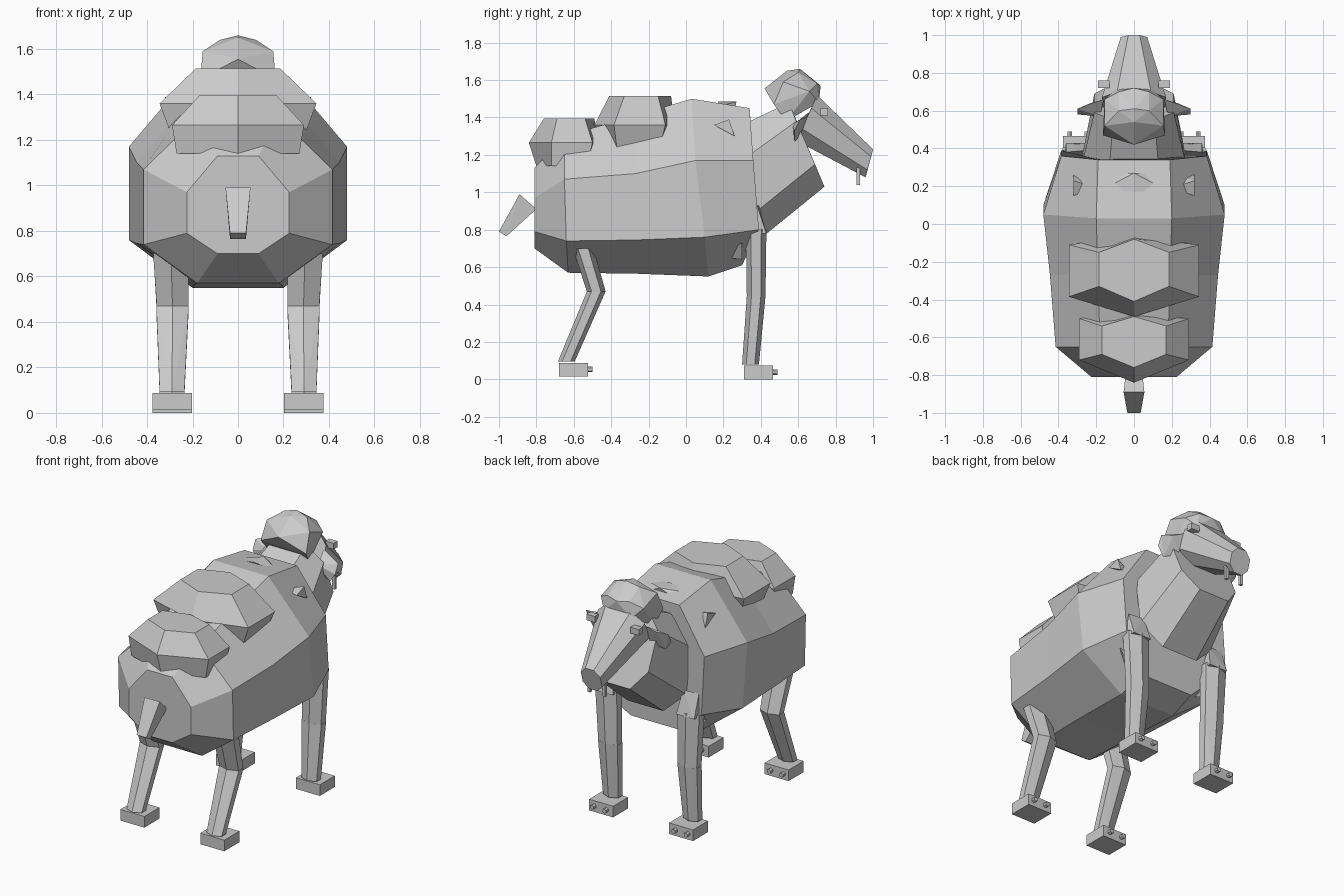
import bpy, bmesh
from math import cos, sin, pi
from mathutils import Vector

if "Cube" in bpy.data.objects:
    bpy.data.objects.remove(bpy.data.objects["Cube"])

clay = bpy.data.materials.new("light grey")
clay.use_nodes = True
clay.diffuse_color = (0.6, 0.6, 0.6, 1)
clay.node_tree.nodes["Principled BSDF"].inputs["Base Color"].default_value = (0.6, 0.6, 0.6, 1)


def finish(name, bm):
    bmesh.ops.recalc_face_normals(bm, faces=bm.faces)
    mesh = bpy.data.meshes.new(name)
    bm.to_mesh(mesh)
    bm.free()
    mesh.materials.append(clay)
    ob = bpy.data.objects.new(name, mesh)
    bpy.context.collection.objects.link(ob)
    return ob


def loft(name, rings):
    """Skin rings of points and cap both ends."""
    bm = bmesh.new()
    loops = [[bm.verts.new(p) for p in ring] for ring in rings]
    n = len(loops[0])
    for a, b in zip(loops, loops[1:]):
        for i in range(n):
            j = (i + 1) % n
            bm.faces.new((a[i], a[j], b[j], b[i]))
    bm.faces.new(loops[0])
    bm.faces.new(loops[-1])
    return finish(name, bm)


def hull(name, half):
    """Convex solid from points, mirrored across x = 0."""
    bm = bmesh.new()
    for x, y, z in half:
        for s in ((1, -1) if x else (1,)):
            bm.verts.new((s * x, y, z))
    return solid(name, bm)


def solid(name, bm):
    bmesh.ops.convex_hull(bm, input=bm.verts)
    bmesh.ops.dissolve_limit(bm, angle_limit=0.03, verts=bm.verts, edges=bm.edges)
    return finish(name, bm)


def pair(name, points):
    """Convex solid on each side of the body."""
    for side, s in (("left", 1), ("right", -1)):
        bm = bmesh.new()
        for x, y, z in points:
            bm.verts.new((s * x, y, z))
        solid(side + "_" + name, bm)


def box_points(a, b):
    return [(x, y, z) for x in (a[0], b[0]) for y in (a[1], b[1]) for z in (a[2], b[2])]


def tube_points(a, b, ra, rb, sides=6):
    """Two flattened hexagons, each radius given as (across x, along y)."""
    return [(c[0] + r[0] * sin(2 * pi * i / sides), c[1] + r[1] * cos(2 * pi * i / sides), c[2])
            for c, r in ((a, ra), (b, rb)) for i in range(sides)]


def octagon(xt, xs, top, upper, lower, bottom):
    """Eight-sided section from four (y, z) levels."""
    half = [(xt, *top), (xs, *upper), (xs, *lower), (xt, *bottom)]
    return half + [(-x, y, z) for x, y, z in reversed(half)]


# Barrel body, rump to shoulders
loft("body", [
    octagon(0.09, 0.225, (-0.81, 1.13), (-0.81, 0.97), (-0.81, 0.79), (-0.81, 0.70)),
    octagon(0.18, 0.415, (-0.65, 1.30), (-0.65, 1.07), (-0.64, 0.74), (-0.63, 0.57)),
    octagon(0.19, 0.445, (-0.27, 1.41), (-0.27, 1.10), (-0.27, 0.745), (-0.27, 0.565)),
    octagon(0.20, 0.48, (0.03, 1.50), (0.05, 1.17), (0.10, 0.76), (0.12, 0.55)),
    octagon(0.19, 0.385, (0.34, 1.45), (0.36, 1.17), (0.39, 0.80), (0.30, 0.61)),
])

# Neck leaning up and forward
loft("neck", [
    octagon(0.13, 0.27, (0.30, 1.36), (0.34, 1.20), (0.38, 0.90), (0.42, 0.77)),
    octagon(0.11, 0.21, (0.55, 1.48), (0.59, 1.38), (0.69, 1.15), (0.74, 1.03)),
])

# Tapered muzzle
loft("muzzle", [
    octagon(0.09, 0.17, (0.70, 1.52), (0.67, 1.45), (0.62, 1.34), (0.60, 1.27)),
    octagon(0.03, 0.07, (1.0, 1.23), (0.99, 1.19), (0.97, 1.12), (0.96, 1.08)),
])

# Crest on the head
hull("head_crest", [
    (0, 0.42, 1.555), (0.09, 0.46, 1.51), (0.165, 0.47, 1.47), (0.14, 0.535, 1.38),
    (0.155, 0.52, 1.59), (0, 0.54, 1.65), (0.08, 0.60, 1.64), (0, 0.61, 1.66),
    (0.155, 0.66, 1.54), (0.08, 0.70, 1.58), (0, 0.72, 1.57), (0.10, 0.71, 1.48),
])


# Two faceted saddle humps
def hump(name, levels):
    rings = []
    for x, front_tip, front, back, back_tip, z in levels:
        rings.append([(0, front_tip, z), (x, front, z), (x, back, z),
                      (0, back_tip, z), (-x, back, z), (-x, front, z)])
    loft(name, rings)


hump("front_hump", [(0.185, -0.08, -0.15, -0.33, -0.41, 1.515),
                    (0.345, -0.06, -0.11, -0.385, -0.49, 1.36),
                    (0.30, -0.12, -0.14, -0.37, -0.45, 1.24)])
hump("rear_hump", [(0.17, -0.49, -0.54, -0.69, -0.76, 1.395),
                   (0.29, -0.47, -0.50, -0.72, -0.84, 1.265),
                   (0.27, -0.50, -0.53, -0.72, -0.80, 1.14)])

# Stubby tail
hull("tail", [(0.045, -0.80, 0.91), (0.055, -0.89, 0.99), (0.035, -1.0, 0.79), (0.035, -0.96, 0.765)])

# Legs in two segments, ending in block feet with toe studs
LEGS = {
    "front": ((0.30, 0.375, 0.80), (0.288, 0.375, 0.445), (0.29, 0.345, 0.08), 0.31, 0.0),
    "rear": ((0.295, -0.55, 0.70), (0.288, -0.48, 0.47), (0.29, -0.64, 0.095), -0.68, 0.015),
}
for name, (hip, knee, ankle, heel, floor) in LEGS.items():
    pair(name + "_upper_leg", tube_points(hip, knee, (0.09, 0.055), (0.08, 0.05)))
    pair(name + "_lower_leg", tube_points(knee, ankle, (0.082, 0.05), (0.063, 0.045)))
    pair(name + "_foot", box_points((0.203, heel, floor), (0.377, heel + 0.155, floor + 0.073)))
    for toe, x in (("inner", 0.25), ("outer", 0.34)):
        ends = tube_points((x, 0, 0), (x, 0, 0.03), (0.015, 0.015), (0.015, 0.015))
        pair(f"{name}_{toe}_toe", [(px, heel + 0.15 + pz, floor + 0.038 + py) for px, py, pz in ends])

# Pointed shoulders above the front legs
pair("shoulder", [(0.23, 0.36, 0.78), (0.37, 0.36, 0.78), (0.23, 0.43, 0.78), (0.36, 0.43, 0.78),
                  (0.25, 0.39, 0.93), (0.36, 0.38, 0.93)])

# Small spikes on the back, flanks and belly
pair("flank_spike", [(0.32, 0.26, 1.30), (0.32, 0.15, 1.36), (0.20, 0.19, 1.36), (0.32, 0.23, 1.39), (0.25, 0.25, 1.31)])
pair("belly_spike", [(0.22, 0.17, 0.66), (0.36, 0.30, 0.73), (0.30, 0.30, 0.64), (0.22, 0.30, 0.70)])
hull("back_ridge", [(0.17, 0.18, 1.46), (0, 0.27, 1.485), (0, 0.17, 1.485), (0.1, 0.26, 1.44)])

# Ears, eyes and small teeth
pair("ear", [(0.16, 0.66, 1.43), (0.17, 0.61, 1.30), (0.23, 0.64, 1.40), (0.30, 0.61, 1.39),
             (0.30, 0.58, 1.33), (0.26, 0.58, 1.27), (0.18, 0.57, 1.36)])
pair("eye", box_points((0.13, 0.72, 1.41), (0.19, 0.76, 1.45)))
pair("tooth", box_points((0.045, 0.912, 1.04), (0.065, 0.93, 1.14)))
